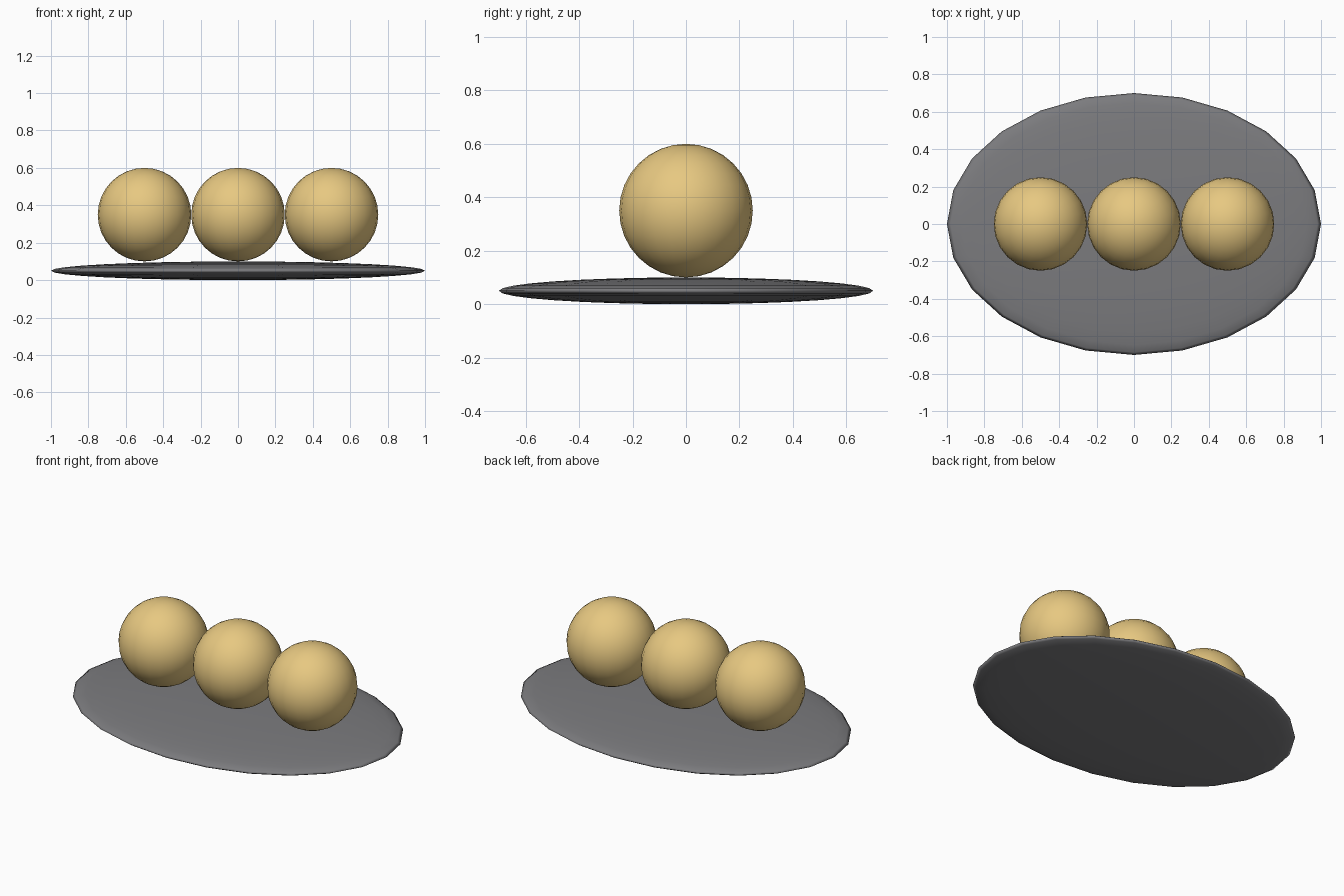
import bpy

if "Cube" in bpy.data.objects:
    bpy.data.objects.remove(bpy.data.objects["Cube"])


def material(name, color):
    mat = bpy.data.materials.new(name)
    mat.diffuse_color = color
    mat.use_nodes = True
    mat.node_tree.nodes["Principled BSDF"].inputs["Base Color"].default_value = mat.diffuse_color
    return mat


def ellipsoid(name, center, radii, mat):
    bpy.ops.mesh.primitive_uv_sphere_add(segments=24, ring_count=16, radius=1, location=center)
    obj = bpy.context.object
    obj.name = name
    obj.scale = radii
    bpy.ops.object.transform_apply(location=False, rotation=False, scale=True)
    bpy.ops.object.shade_smooth()
    obj.data.materials.append(mat)
    return obj


dark = material("dark_grey", (0.2, 0.2, 0.21, 1))
gold = material("golden", (0.8, 0.58, 0.22, 1))

# Flat oval plate
ellipsoid("plate", (0, 0, 0.05), (1.0, 0.7, 0.05), dark)

# Row of three balls resting on the plate
for i, x in enumerate((-0.5, 0.0, 0.5)):
    ellipsoid(f"ball_{i + 1}", (x, 0, 0.35), (0.25, 0.25, 0.25), gold)
